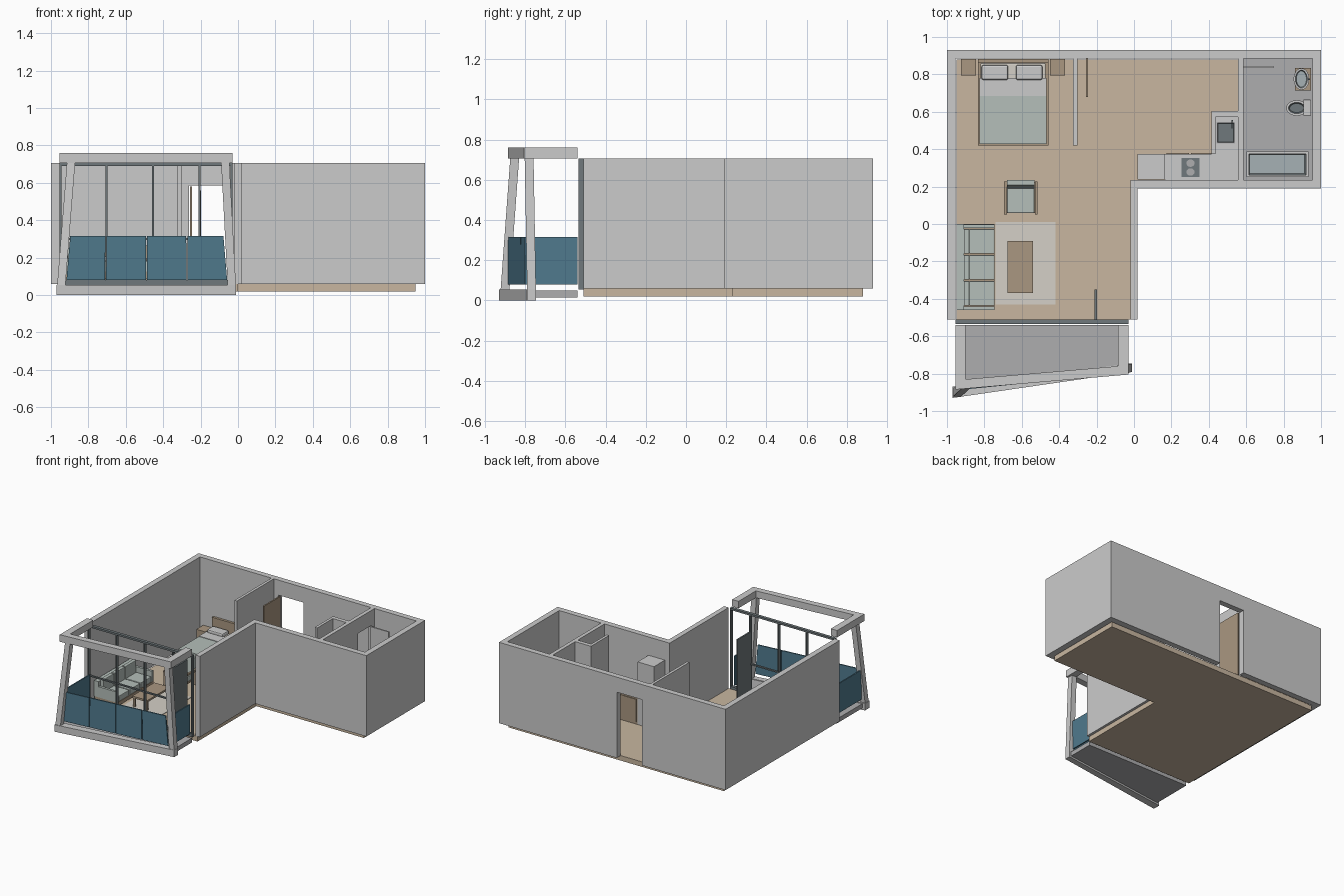
import bpy, bmesh, math

if "Cube" in bpy.data.objects:
    bpy.data.objects.remove(bpy.data.objects["Cube"])


def mat(name, r, g, b):
    m = bpy.data.materials.new(name)
    m.diffuse_color = (r, g, b, 1)
    m.use_nodes = True
    m.node_tree.nodes["Principled BSDF"].inputs["Base Color"].default_value = m.diffuse_color
    return m


OAK = mat("oak_floor", .58, .47, .35)
WOOD = mat("wood", .40, .31, .22)
SLATE = mat("slate", .16, .19, .20)
BLUE = mat("blue_panel", .08, .195, .27)
FABRIC = mat("fabric", .46, .52, .49)
TILE = mat("tile", .42, .42, .43)
CREAM = mat("cream", .66, .63, .57)
WATER = mat("basin_inside", .38, .44, .46)


def finish(bm, name, m=None, m2=None, bevel=0):
    bmesh.ops.recalc_face_normals(bm, faces=bm.faces)
    me = bpy.data.meshes.new(name)
    bm.to_mesh(me)
    bm.free()
    ob = bpy.data.objects.new(name, me)
    bpy.context.collection.objects.link(ob)
    for x in (m, m2):
        if x:
            me.materials.append(x)
    if bevel:
        b = ob.modifiers.new("bevel", 'BEVEL')
        b.width, b.segments = bevel, 2
    return ob


def loft(name, low, z0, high, z1, m=None, bevel=0):
    """Solid between two plan outlines at two heights."""
    bm = bmesh.new()
    a = [bm.verts.new((x, y, z0)) for x, y in low]
    b = [bm.verts.new((x, y, z1)) for x, y in high]
    bm.faces.new(a[::-1])
    bm.faces.new(b)
    for i in range(len(a)):
        j = (i + 1) % len(a)
        bm.faces.new((a[i], a[j], b[j], b[i]))
    return finish(bm, name, m, bevel=bevel)


def slab(name, outline, z0, z1, m=None):
    return loft(name, outline, z0, outline, z1, m)


def rect(x0, x1, y0, y1):
    return [(x0, y0), (x1, y0), (x1, y1), (x0, y1)]


def box(name, x0, x1, y0, y1, z0, z1, m=None, bevel=0):
    r = rect(x0, x1, y0, y1)
    return loft(name, r, z0, r, z1, m, bevel)


def oval(cx, cy, rx, ry, n=24):
    return [(cx + rx * math.cos(2 * math.pi * i / n), cy + ry * math.sin(2 * math.pi * i / n)) for i in range(n)]


def hollow(ob, rim, depth, inner):
    """Sink a basin into the top face of an object."""
    bm = bmesh.new()
    bm.from_mesh(ob.data)
    top = max(bm.faces, key=lambda f: f.calc_center_median().z + f.normal.z)
    bmesh.ops.inset_region(bm, faces=[top], thickness=rim)
    side = bmesh.ops.inset_region(bm, faces=[top], thickness=rim * .5, depth=-depth)["faces"]
    if not ob.data.materials:
        ob.data.materials.append(None)
    ob.data.materials.append(inner)
    for f in [top] + side:
        f.material_index = 1
    bm.to_mesh(ob.data)
    bm.free()


Z, TOP = .06, .705

# floors
slab("main_floor", [(-.95, -.51), (0, -.51), (0, .23), (.95, .23), (.95, .88), (-.95, .88)], .02, Z, OAK)
box("bathroom_tiles", .585, .955, .235, .885, Z, .063, TILE)

# walls with door openings
walls = slab("outer_walls", [(-1, -.51), (-.955, -.51), (-.955, .885), (.955, .885), (.955, .235), (-.02, .235),
                             (-.02, -.51), (.02, -.51), (.02, .19), (1, .19), (1, .93), (-1, .93)], Z, TOP)
bath_wall = box("bathroom_wall", .555, .585, .235, .885, Z, TOP)
box("bedroom_partition", -.325, -.303, .42, .885, Z, TOP)
slab("kitchen_partition", [(.415, .375), (.437, .375), (.437, .572), (.555, .572), (.555, .605), (.415, .605)], Z, TOP)
cuts = [(walls, box("entrance_cutter", -.262, -.04, .85, 1, 0, .585)),
        (bath_wall, box("bathroom_cutter", .5, .65, .68, .845, 0, .585))]
for wall, cutter in cuts:
    mod = wall.modifiers.new("opening", 'BOOLEAN')
    mod.operation, mod.object, mod.solver = 'DIFFERENCE', cutter, 'EXACT'
    cutter.hide_render = True
    cutter.display_type = 'WIRE'

# open doors
box("entrance_door", -.256, -.245, .68, .885, Z, .58, WOOD)
box("bathroom_door", .585, .745, .834, .845, .063, .58)
box("balcony_door", -.211, -.199, -.51, -.35, Z, .56, SLATE)

# balcony window frame
for i, (z0, z1) in enumerate([(.055, .08), (.69, TOP)]):
    box(f"window_rail_{i}", -.955, -.03, -.535, -.51, z0, z1, SLATE)
box("window_middle_rail", -.95, -.205, -.53, -.515, .295, .305, SLATE)
for i, x in enumerate([-.95, -.703, -.454, -.205, -.035]):
    box(f"window_post_{i}", x - .005, x + .005, -.535, -.51, .08, .69, SLATE)

# balcony slab and leaning frame
slab("balcony_slab", [(-.95, -.54), (-.95, -.88), (-.03, -.76), (-.03, -.54)], .015, .05, TILE)
slab("frame_bottom_beam", [(-.97, -.93), (-.01, -.79), (-.01, -.745), (-.97, -.87)], 0, .055)
slab("frame_top", [(-.955, -.54), (-.955, -.885), (-.03, -.805), (-.03, -.54),
                   (-.085, -.54), (-.085, -.76), (-.9, -.83), (-.9, -.54)], TOP, .76)
for n, (bx, by), (tx, ty) in [("left", (-.945, -.9), (-.893, -.852)), ("right", (-.033, -.768), (-.068, -.78))]:
    h = .022
    loft(f"frame_post_{n}", rect(bx - h, bx + h, by - h, by + h), .05,
         rect(tx - h, tx + h, ty - h, ty + h), TOP)


# blue balcony panels
def front_y(x):
    return -.885 + (x + .91) * .1


xs_low, xs_high = [-.92, -.708, -.49, -.272, -.055], [-.9, -.706, -.489, -.274, -.075]
for i in range(4):
    rows = []
    for xs in (xs_low, xs_high):
        a, b = xs[i] + .003, xs[i + 1] - .003
        rows.append([(a, front_y(a)), (b, front_y(b)), (b, front_y(b) + .01), (a, front_y(a) + .01)])
    loft(f"front_panel_{i}", rows[0], .08, rows[1], .315, BLUE)
box("right_side_panel", -.055, -.045, -.75, -.54, .08, .315, BLUE)
box("left_side_panel", -.94, -.93, -.87, -.54, .08, .315, BLUE)

# bed
box("headboard", -.835, -.458, .862, .882, Z, .265, WOOD)
box("bed_frame", -.835, -.458, .42, .862, .085, .125, WOOD)
for x in (-.83, -.48):
    box("bed_leg", x, x + .017, .425, .442, Z, .085, WOOD)
box("mattress", -.822, -.472, .43, .86, .125, .175, CREAM, .006)
box("blanket", -.825, -.469, .428, .685, .122, .181, FABRIC)
box("blanket_fold", -.825, -.469, .685, .78, .122, .185)
for x in (-.815, -.632):
    box("pillow", x, x + .142, .77, .85, .176, .208, None, .01)
for x in (-.925, -.45):
    box("nightstand", x, x + .08, .795, .882, Z, .17, WOOD)

# sofa and rug
box("rug", -.74, -.42, -.43, .01, Z, .064, CREAM)
box("sofa_base", -.945, -.745, -.46, 0, .08, .11, WOOD)
for x in (-.94, -.765):
    for y in (-.455, -.02):
        box("sofa_leg", x, x + .015, y, y + .015, Z, .08, WOOD)
box("sofa_back_frame", -.948, -.91, -.46, 0, .11, .235, FABRIC)
for y in (-.46, -.022):
    box("sofa_arm", -.91, -.745, y, y + .02, .11, .195, FABRIC)
for i in range(3):
    y = -.437 + i * .139
    box(f"sofa_seat_{i}", -.88, -.745, y, y + .132, .11, .155, FABRIC, .005)
    box(f"sofa_back_cushion_{i}", -.91, -.88, y, y + .132, .11, .25, FABRIC, .005)

# armchair
for x in (-.695, -.53):
    box("armchair_arm", x, x + .015, .05, .228, .17, .185, WOOD)
    for y in (.055, .205):
        box("armchair_leg", x, x + .015, y, y + .015, Z, .17, WOOD)
box("armchair_base", -.68, -.53, .06, .225, .095, .11, WOOD)
box("armchair_seat", -.678, -.532, .058, .195, .11, .15, FABRIC, .005)
loft("armchair_back", rect(-.678, -.532, .185, .21), .11, rect(-.678, -.532, .208, .235), .27, FABRIC)

# coffee table
box("coffee_table_top", -.675, -.54, -.37, -.09, .135, .15, WOOD)
for x in (-.67, -.56):
    for y in (-.365, -.11):
        box("coffee_table_leg", x, x + .015, y, y + .015, .064, .135, WOOD)

# kitchen
box("refrigerator", .02, .165, .237, .375, Z, .56)
L = [(.167, .236), (.555, .236), (.555, .572), (.437, .572), (.437, .375), (.167, .375)]
slab("kitchen_cabinets", L, Z, .27, WOOD)
slab("countertop", L, .27, .288)
for i in range(2):
    box(f"cabinet_door_{i}", .175 + i * .13, .295 + i * .13, .375, .38, .08, .26, WOOD)
box("hob", .255, .35, .252, .352, .288, .293, SLATE)
for y in (.278, .325):
    slab("hob_ring", oval(.302, y, .022, .02, 16), .293, .296, TILE)
hollow(box("kitchen_sink", .44, .54, .43, .545, .288, .294, TILE), .008, .005, SLATE)
box("kitchen_tap", .52, .528, .548, .556, .288, .34, SLATE)
box("kitchen_spout", .521, .527, .51, .55, .334, .34, SLATE)

# bathroom fittings
hollow(box("bathtub", .602, .932, .25, .387, .063, .2), .018, .1, WATER)
box("washstand", .862, .945, .715, .835, .063, .24, WOOD)
hollow(loft("washbasin", oval(.895, .775, .028, .04), .24, oval(.895, .775, .042, .058), .275), .01, .02, WATER)
box("washbasin_tap", .93, .94, .771, .779, .24, .305, SLATE)
loft("toilet_bowl", oval(.88, .62, .035, .026), .063, oval(.87, .62, .056, .042), .155)
hollow(slab("toilet_seat", oval(.87, .62, .056, .042), .155, .165), .012, .008, SLATE)
box("toilet_tank", .905, .947, .58, .665, .13, .26, None, .004)
